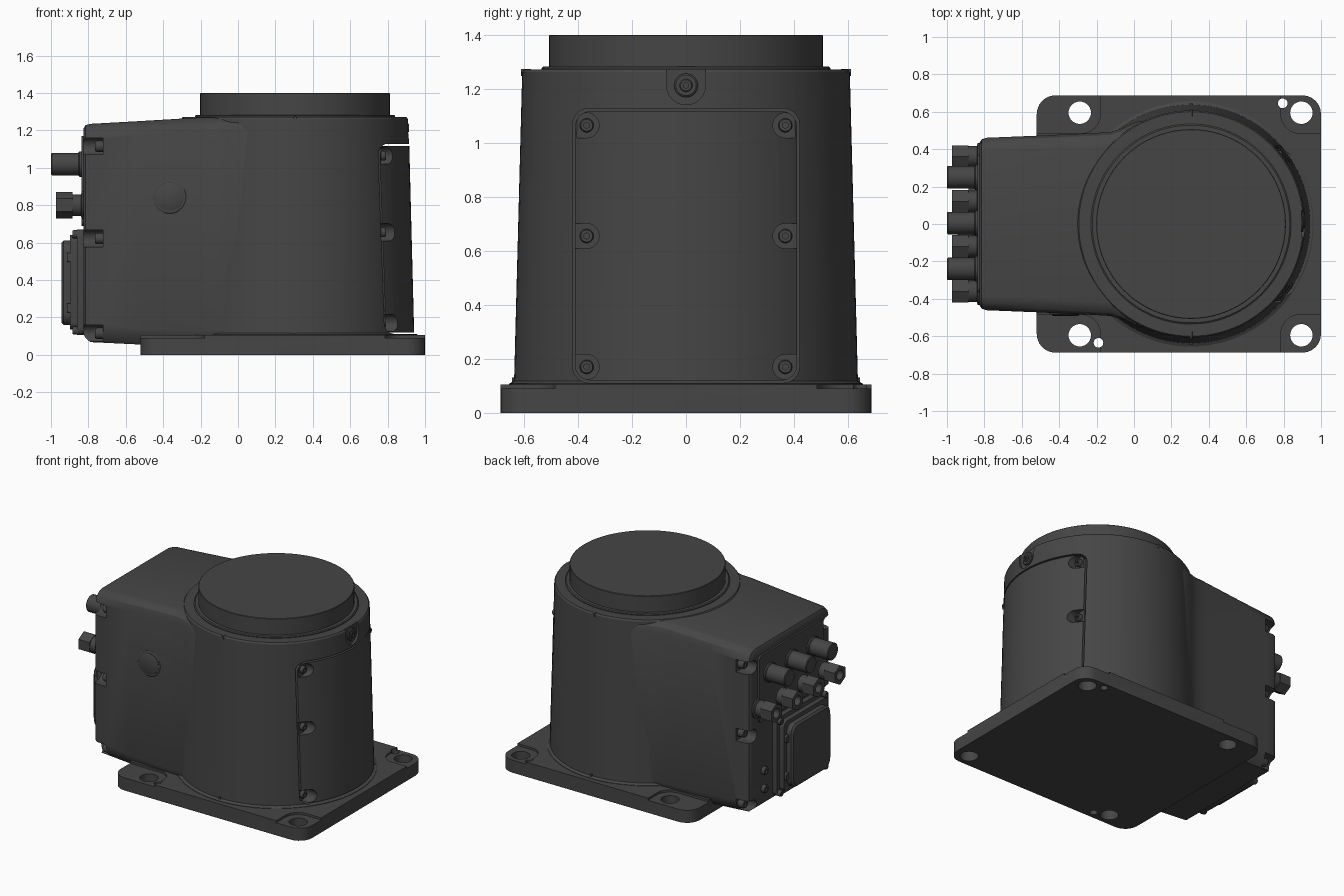
import bpy, bmesh, math
from mathutils import Vector

if "Cube" in bpy.data.objects:
    bpy.data.objects.remove(bpy.data.objects["Cube"])

dark = bpy.data.materials.new("dark_grey")
dark.diffuse_color = (0.06, 0.06, 0.06, 1)
dark.use_nodes = True
dark.node_tree.nodes["Principled BSDF"].inputs["Base Color"].default_value = dark.diffuse_color
CX = 0.305                                   # turret axis


def loft(name, rings):
    """Skin a list of equal-length point rings and cap both ends."""
    bm = bmesh.new()
    vs = [[bm.verts.new(p) for p in ring] for ring in rings]
    n = len(rings[0])
    for a, b in zip(vs, vs[1:]):
        for i in range(n):
            bm.faces.new((a[i], a[(i + 1) % n], b[(i + 1) % n], b[i]))
    bm.faces.new(vs[0])
    bm.faces.new(vs[-1])
    bmesh.ops.recalc_face_normals(bm, faces=bm.faces)
    me = bpy.data.meshes.new(name)
    bm.to_mesh(me)
    bm.free()
    me.materials.append(dark)
    ob = bpy.data.objects.new(name, me)
    bpy.context.collection.objects.link(ob)
    return ob


def place(axis, u, v, d):
    return {'x': (d, u, v), 'y': (u, d, v), 'z': (u, v, d)}[axis]


def prism(name, pts, axis, lo, hi):
    return loft(name, [[place(axis, u, v, d) for u, v in pts] for d in (lo, hi)])


def rrect(u0, u1, v0, v1, r, k=6):
    pts = []
    for q, (cu, cv) in enumerate([(u1 - r, v1 - r), (u0 + r, v1 - r), (u0 + r, v0 + r), (u1 - r, v0 + r)]):
        for i in range(k + 1):
            a = math.pi / 2 * (q + i / k)
            pts.append((cu + r * math.cos(a), cv + r * math.sin(a)))
    return pts


def turned(name, axis, u, v, profile, n=32):
    """Solid of revolution: profile is a list of (radius, position along axis)."""
    return loft(name, [[place(axis, u + r * math.cos(t), v + r * math.sin(t), d)
                        for t in (math.pi / 2 + 2 * math.pi * i / n for i in range(n))]
                       for r, d in profile])


def boolean(ob, cutters, op='DIFFERENCE'):
    for c in cutters:
        m = ob.modifiers.new("cut", 'BOOLEAN')
        m.operation, m.object, m.solver = op, c, 'EXACT'
        bpy.context.view_layer.objects.active = ob
        bpy.ops.object.modifier_apply(modifier=m.name)
        bpy.data.objects.remove(c)


def screw(name, axis, u, v, r, lo, hi):
    ob = turned(name, axis, u, v, [(r, lo), (r, hi - (hi - lo) * .2), (r * .85, hi)], 20)
    sock = turned("socket", axis, u, v, [(r * .45, hi - (hi - lo) * .4), (r * .45, hi + (hi - lo))], 6)
    boolean(ob, [sock])
    return ob


# Foot plate with spot-faced bolt holes and two dowel holes
plate = prism("foot_plate", rrect(-.52, 1.0, -.688, .688, .1), 'z', 0, .105)
cuts = []
for s in (-1, 1):
    y = .595 * s
    ys = sorted((y - .11 * s, .8 * s))
    for x, x0, x1 in ((-.29, -.7, -.18), (.895, .785, 1.2)):
        cuts.append(prism("spotface", rrect(x0, x1, ys[0], ys[1], .1), 'z', .09, .2))
        cuts.append(turned("bolt_hole", 'z', x, y, [(.06, -.1), (.06, .2)]))
cuts += [turned("dowel_hole", 'z', x, y, [(.026, -.1), (.026, .2)], 20)
         for x, y in ((.795, .645), (-.19, -.635))]
boolean(plate, cuts)

# Tapered round housing, with a pocket for the access cover and a plug seat
cone = [(.655, .06), (.655, .108), (.637, .118), (.607, 1.262), (.6, 1.272)]
body = turned("round_housing", 'z', CX, 0, cone, 96)
pocket = prism("pocket", rrect(-.42, .42, .111, 1.128, .06), 'x', .7, 1.2)
seat = prism("plug_seat", rrect(-.072, .072, 1.142, 1.5, .07), 'x', .895, 1.2)
boolean(body, [pocket, seat])

# Curved access cover, cut from the same cone
cover = turned("access_cover", 'z', CX, 0, [(.637, .11), (.610, 1.15)], 96)
boolean(cover, [prism("outline", rrect(-.411, .411, .12, 1.117, .055), 'x', .695, 1.2)], 'INTERSECT')
notches = []
for z in (.17, .655, 1.065):
    for s in (-1, 1):
        y0, y1 = sorted((.322 * s, .6 * s))
        notches.append(prism("notch", rrect(y0, y1, z - .046, z + .046, .045), 'x', .765, 1.2))
        screw("cover_screw", 'x', .368 * s, z, .026, .755, .79)
boolean(cover, notches)

# Plug above the cover
turned("plug_washer", 'x', 0, 1.213, [(.044, .88), (.044, .902), (.038, .907)])
screw("plug", 'x', 0, 1.213, .024, .89, .915)

# Turntable on top
turned("turntable_collar", 'z', CX, 0, [(.535, 1.25), (.535, 1.278), (.528, 1.283)], 96)
turned("turntable", 'z', CX, 0, [(.507, 1.26), (.507, 1.397), (.504, 1.40)], 96)

# Alignment ticks at the foot and top of the housing
for s in (-1, 1):
    for z, y in ((.118, .637), (1.262, .604)):
        prism("alignment_tick", rrect(.298, .312, z - .015, z + .012, .003, 2), 'y', (y - .03) * s, (y + .007) * s)


# Rear box, lofted along x and flaring into the round housing
def section(x, w, top, bot):
    half = [(w - .075, top), (w - .04, top - .009), (w - .014, top - .032), (w, top - .075),
            (w, bot + .085), (w - .012, bot + .04), (w - .045, bot)]
    return [(x, y, z) for y, z in half] + [(x, -y, z) for y, z in reversed(half)]


box = loft("rear_box", [section(*s) for s in (
    (-.825, .435, 1.212, .11), (-.815, .452, 1.228, .09), (-.79, .461, 1.235, .068),
    (-.52, .472, 1.25, .055), (-.2, .487, 1.269, .05), (-.12, .492, 1.269, .05),
    (-.06, .512, 1.269, .05), (0, .543, 1.269, .05), (.06, .555, 1.269, .05), (.3, .56, 1.269, .05))])
notches = []
for z in (.115, .622, 1.115):
    for s in (-1, 1):
        y0, y1 = sorted((.375 * s, .6 * s))
        notches.append(prism("notch", rrect(y0, y1, z - .045, z + .045, .044), 'x', -1, -.722))
        screw("box_screw", 'x', .42 * s, z, .03, -.71, -.765)
boolean(box, notches)

# Round cap on the front side of the box
turned("side_cap_rim", 'y', -.365, .845, [(.09, -.44), (.09, -.481), (.084, -.485)], 48)
turned("side_cap", 'y', -.365, .845, [(.074, -.44), (.074, -.487), (.066, -.491)], 48)

# Rear connector panel: three round plugs above four hex glands
prism("connector_panel", rrect(-.365, .365, .69, 1.17, .03), 'x', -.838, -.80)
for y in (.25, .005, -.24):
    turned("round_plug_collar", 'x', y, 1.02, [(.068, -.80), (.068, -.848), (.062, -.853)])
    turned("round_plug", 'x', y, 1.02, [(.06, -.80), (.06, -.995), (.055, -1.0)])
for y in (.36, .12, -.12, -.36):
    turned("gland_neck", 'x', y, .8, [(.073, -.78), (.073, -.835), (.058, -.84), (.058, -.89)])
    nut = turned("hex_gland", 'x', y, .8, [(.07, -.885), (.07, -.972)], 6)
    boolean(nut, [turned("bore", 'x', y, .8, [(.034, -.93), (.034, -1.1)], 24)])

# Multi-pin connector hood low on the rear face
prism("hood_flange", rrect(-.36, .2, .105, .67, .04), 'x', -.80, -.862)
prism("hood_frame", rrect(-.33, .17, .135, .64, .04), 'x', -.85, -.897)
loft("connector_hood", [[(x, y, z) for y, z in rrect(-.3 + i, .14 - i, .16 + i, .612 - i, .06)]
                        for x, i in ((-.88, 0), (-.932, 0), (-.944, .012))])
for z in (.25, .52):
    prism("hood_latch", rrect(-.325, .165, z - .025, z + .025, .01), 'x', -.89, -.915)
for y in (-.335, .175):
    for z in (.13, .645):
        screw("hood_screw", 'x', y, z, .022, -.85, -.885)
for z in (.2, .33):
    screw("earth_screw", 'x', .3, z, .028, -.81, -.85)

bpy.ops.object.select_all(action='SELECT')
bpy.context.view_layer.objects.active = body
bpy.ops.object.shade_smooth_by_angle(angle=math.radians(28))
